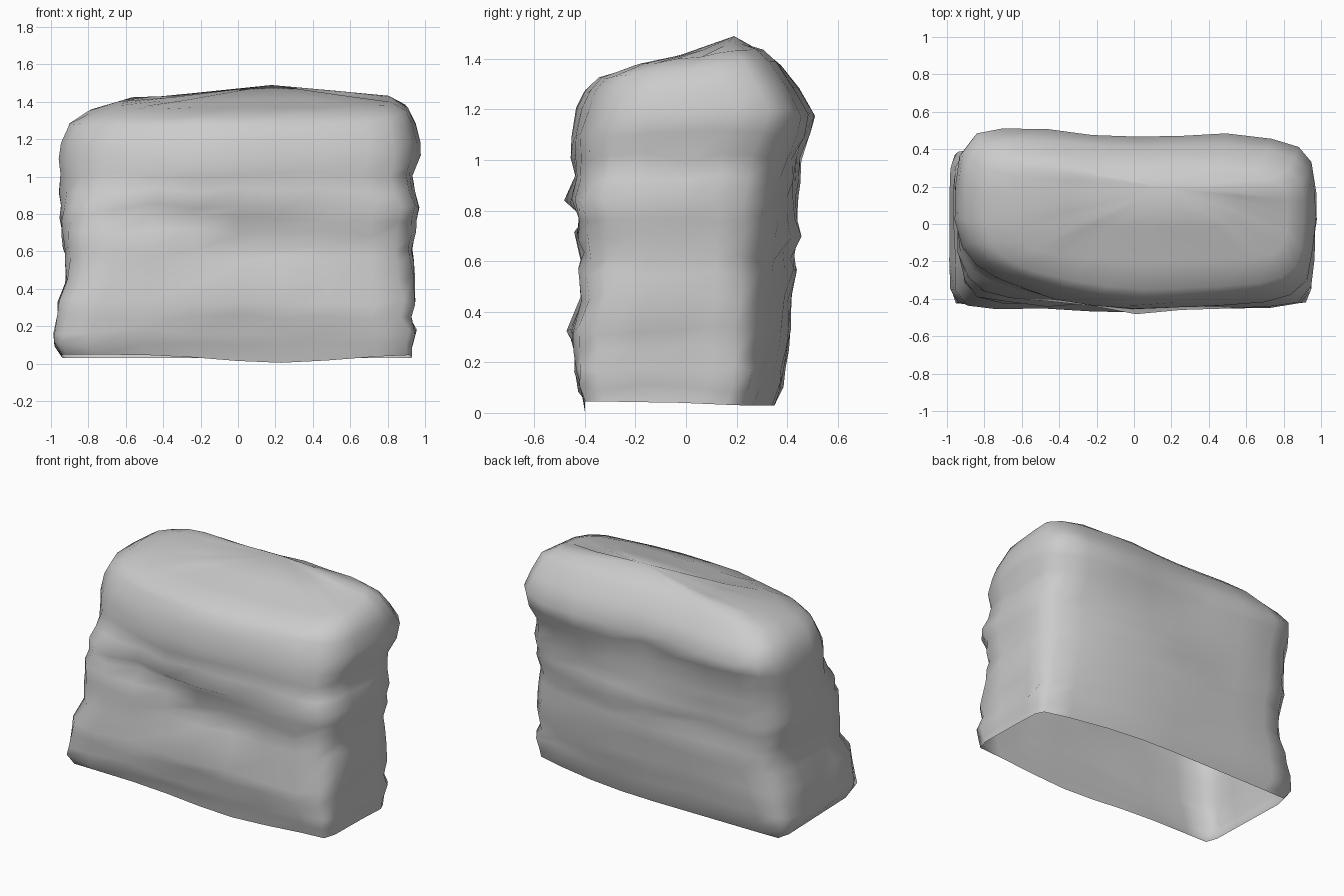
import bpy, bmesh, math, random

random.seed(7)

# Strata rings: height, left, right, front, back, tilt toward the back
rings = [
    (0.035, -0.94, 0.93, -0.40, 0.35, 0.00),
    (0.10, -0.98, 0.93, -0.42, 0.38, 0.00),
    (0.17, -0.98, 0.95, -0.435, 0.39, 0.00),
    (0.25, -0.96, 0.92, -0.44, 0.40, 0.00),
    (0.33, -0.96, 0.95, -0.45, 0.41, 0.00),
    (0.45, -0.92, 0.94, -0.41, 0.42, 0.00),
    (0.56, -0.92, 0.94, -0.43, 0.43, 0.00),
    (0.62, -0.93, 0.93, -0.41, 0.42, 0.00),
    (0.70, -0.94, 0.95, -0.43, 0.44, 0.00),
    (0.77, -0.95, 0.95, -0.42, 0.44, 0.00),
    (0.84, -0.95, 0.97, -0.45, 0.44, 0.00),
    (0.92, -0.95, 0.94, -0.43, 0.45, 0.00),
    (1.01, -0.95, 0.93, -0.44, 0.46, 0.00),
    (1.10, -0.96, 0.97, -0.45, 0.49, 0.00),
    (1.19, -0.94, 0.97, -0.43, 0.51, 0.00),
    (1.28, -0.90, 0.95, -0.40, 0.45, 0.01),
    (1.35, -0.80, 0.91, -0.35, 0.38, 0.03),
    (1.40, -0.64, 0.82, -0.20, 0.32, 0.03),
    (1.43, -0.35, 0.55, -0.02, 0.27, 0.02),
]

# Unit plan outline: one rounded quarter mirrored into a full loop
quarter = [(1, 0), (1, .4), (.98, .74), (.9, .92), (.75, .99), (.5, 1), (.25, 1), (0, 1)]
half = quarter + [(-u, v) for u, v in quarter[-2::-1]]
plan = half + [(u, -v) for u, v in half[-2:0:-1]]

# Ledges and hollows: x, z, width, height, push outward, side (-1 front, 1 back)
dents = [
    (-0.45, 0.77, .25, .05, -.05, -1), (-0.50, 0.67, .22, .04, .03, -1),
    (0.15, 0.61, .25, .05, -.04, -1), (0.00, 0.33, .30, .06, .02, -1),
    (-0.10, 1.05, .35, .05, .03, -1), (0.05, 0.86, .25, .05, .03, -1),
    (0.00, 1.15, .35, .25, -.045, 1), (-0.70, 1.17, .20, .10, .01, 1),
    (0.20, 0.70, .20, .06, .02, 1),
]


def bump(x, z, side):
    return sum(p * math.exp(-((x - cx) / w) ** 2 - ((z - cz) / h) ** 2)
               for cx, cz, w, h, p, s in dents if s == side)


def ramp(z, a, b):
    t = min(1, max(0, (z - a) / (b - a)))
    return t * t * (3 - 2 * t)


# Weathered rock wall, hollow and open underneath
bm = bmesh.new()
loops = []
for i, (z, left, right, front, back, tilt) in enumerate(rings):
    cx, hx = (left + right) / 2, (right - left) / 2
    cy, hy = (front + back) / 2, (back - front) / 2
    crown = 1 - ramp(z, 1.3, 1.46)
    left_cut = 0.17 * ramp(z, 0.6, 1.1) * crown
    right_cut = 0.06 * ramp(z, 0.8, 1.2) * crown
    taper = 0.14 - 0.06 * ramp(z, 0.8, 1.2)
    sharp = 0.12 * (1 - ramp(z, 0.02, 0.6))
    loop = []
    for u, v in plan:
        grow = 1 + sharp * (u * v) ** 2           # squarer corners low down
        u = max(-1, min(1, u * grow))
        v = max(-1, min(1, v * grow))
        x, y = cx + hx * u, cy + hy * v
        if v < 0:                                 # worn front corners
            k = (left_cut if u < 0 else right_cut) * abs(u * v) ** 1.5
            x, y = x - math.copysign(k, u), y + k
        if u > 0 and v > 0:                       # back tapers to the right
            y -= taper * u * u * v
        if abs(v) > 0.7:
            side = 1 if v > 0 else -1
            y += side * bump(x, z, side)
        zz = z + tilt * v + (0.01 * u if z > 1.3 else 0)
        if i == 0:                                # front of the foot sags
            sag = 0.045 * math.exp(-((x - 0.22) / 0.45) ** 2)
            zz = 0.04 - 0.01 * v - sag * max(0, -v)
        elif z < 1.25:                            # uneven strata
            y += random.uniform(-.009, .009) * abs(v)
            x += random.uniform(-.008, .008) * abs(u)
            zz += random.uniform(-.018, .018)
        else:
            zz += random.uniform(-.006, .006)
        loop.append(bm.verts.new((x, y, zz)))
    loops.append(loop)

n = len(plan)
for a, b in zip(loops, loops[1:]):
    for j in range(n):
        k = (j + 1) % n
        bm.faces.new((a[j], a[k], b[k], b[j]))

# Crown
peak = bm.verts.new((0.18, 0.19, 1.49))
for j in range(n):
    bm.faces.new((loops[-1][j], loops[-1][(j + 1) % n], peak))

for f in bm.faces:
    f.smooth = True
mesh = bpy.data.meshes.new("rock_block")
bm.to_mesh(mesh)
bm.free()
rock = bpy.data.objects.new("rock_block", mesh)
bpy.context.collection.objects.link(rock)
